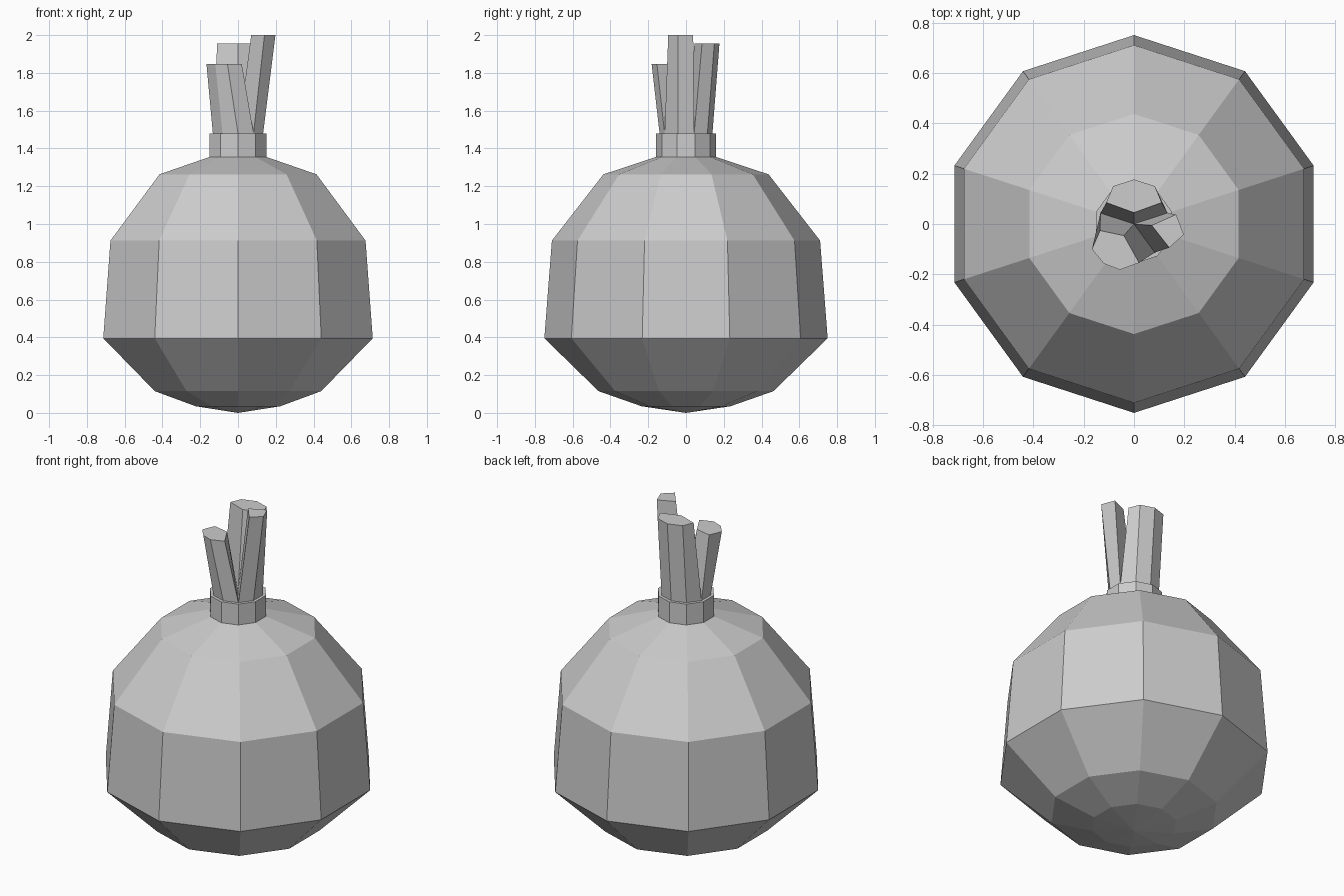
import bpy
import bmesh
from math import sin, cos, radians

if "Cube" in bpy.data.objects:
    bpy.data.objects.remove(bpy.data.objects["Cube"], do_unlink=True)

SIDES = 10
NECK_TOP = 1.48

grey = bpy.data.materials.new("plain_grey")
grey.use_nodes = True
colour = (0.604, 0.604, 0.604, 1)
grey.diffuse_color = colour
grey.node_tree.nodes["Principled BSDF"].inputs["Base Color"].default_value = colour


def polar(radius, degrees):
    return radius * cos(radians(degrees)), radius * sin(radians(degrees))


def finish(name, bm):
    bmesh.ops.recalc_face_normals(bm, faces=bm.faces[:])
    mesh = bpy.data.meshes.new(name)
    bm.to_mesh(mesh)
    bm.free()
    mesh.materials.append(grey)
    obj = bpy.data.objects.new(name, mesh)
    bpy.context.collection.objects.link(obj)
    return obj


def bridge(bm, lower, upper):
    n = len(lower)
    for i in range(n):
        j = (i + 1) % n
        bm.faces.new((lower[i], lower[j], upper[j], upper[i]))


def lathe(name, profile, tip=None):
    """Ten-sided rings joined upward; the base is a fan to a tip or a flat cap."""
    bm = bmesh.new()
    rings = []
    for radius, z in profile:
        rings.append([bm.verts.new((*polar(radius, 90 + 360 / SIDES * i), z))
                      for i in range(SIDES)])
    for lower, upper in zip(rings, rings[1:]):
        bridge(bm, lower, upper)
    bm.faces.new(rings[-1])
    if tip is None:
        bm.faces.new(rings[0])
    else:
        point = bm.verts.new((0, 0, tip))
        for i in range(SIDES):
            bm.faces.new((point, rings[0][i], rings[0][(i + 1) % SIDES]))
    return finish(name, bm)


def stalk(name, start, top_z, top):
    """Wedge of the neck that leans outward; top lists the inner corner first."""
    bm = bmesh.new()
    base = [(0, 0)] + [polar(0.14, start + 36 * i) for i in range(len(top) - 1)]
    lower = [bm.verts.new((x, y, NECK_TOP)) for x, y in base]
    upper = [bm.verts.new((x, y, top_z)) for x, y in top]
    bridge(bm, lower, upper)
    bm.faces.new(lower)
    bm.faces.new(upper)
    return finish(name, bm)


# Bulb body and neck collar
lathe("bulb", [(0.235, 0.035), (0.463, 0.115), (0.75, 0.395), (0.71, 0.912),
               (0.437, 1.263), (0.158, 1.355)], tip=0)
lathe("neck", [(0.158, 1.35), (0.158, NECK_TOP)])

# Three cut stalks splaying from the neck
stalk("back_stalk", 18, 1.955,
      [(0, 0.045), (0.11, 0.085), (0.083, 0.15), (0, 0.177),
       (-0.083, 0.15), (-0.11, 0.085)])
stalk("front_stalk", 162, 1.847,
      [(-0.04, -0.046), (-0.135, -0.026), (-0.167, -0.1), (-0.12, -0.157),
       (-0.056, -0.182), (0.02, -0.154)])
stalk("left_stalk", -54, 2.0,
      [(0.07, -0.005), (0.14, -0.094), (0.198, -0.042), (0.167, 0.038)])
